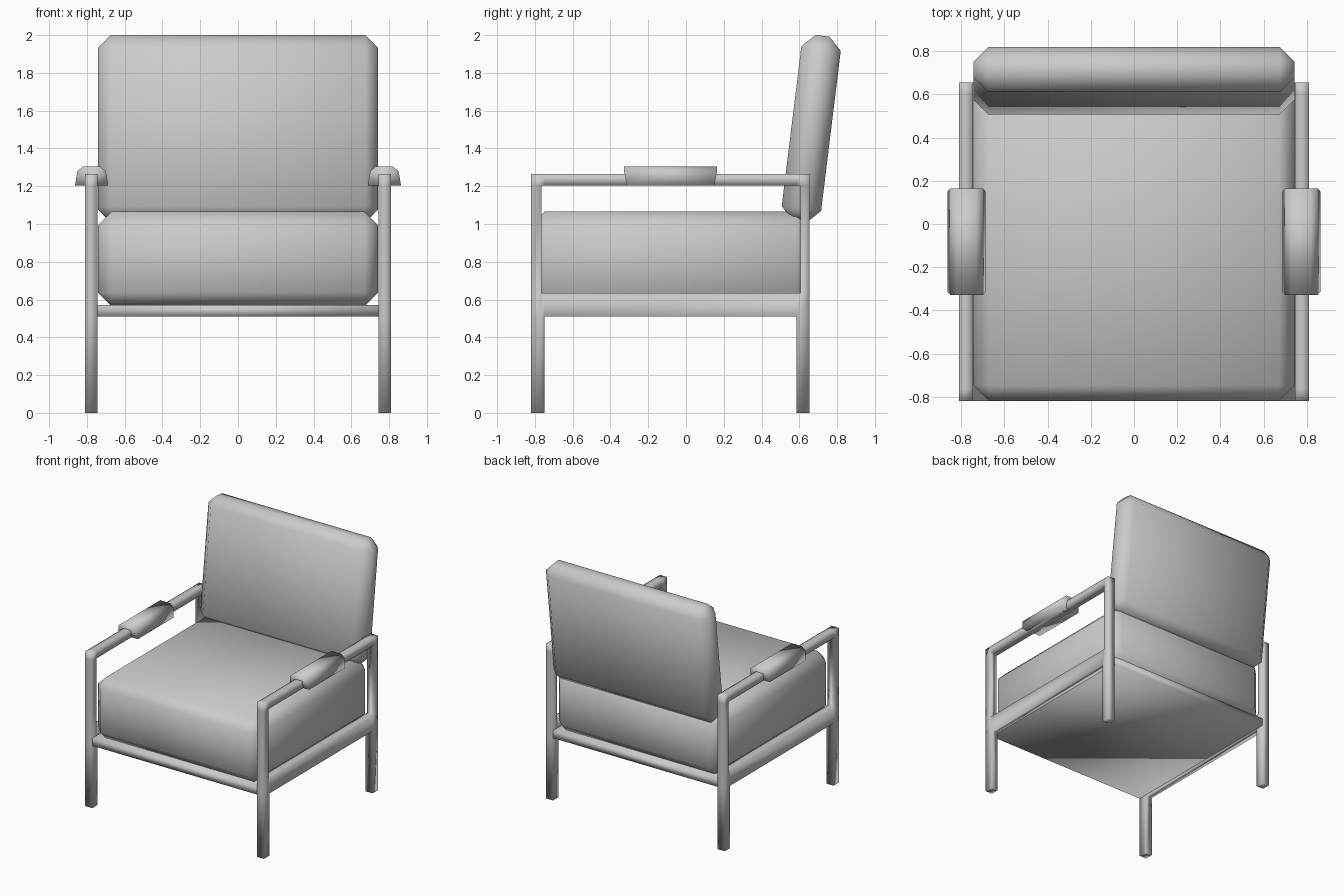
import bpy, bmesh
from math import radians
from mathutils import Matrix

if "Cube" in bpy.data.objects:
    bpy.data.objects.remove(bpy.data.objects["Cube"])


def add_mesh(name, bm, smooth=True):
    bmesh.ops.recalc_face_normals(bm, faces=bm.faces)
    me = bpy.data.meshes.new(name)
    bm.to_mesh(me)
    bm.free()
    for p in me.polygons:
        p.use_smooth = smooth
    ob = bpy.data.objects.new(name, me)
    bpy.context.collection.objects.link(ob)
    return ob


def box(name, lo, hi, bevel=0.0, tilt=0.0):
    """Box between two corners, optional single chamfer and tilt about x."""
    size = [b - a for a, b in zip(lo, hi)]
    mid = [(a + b) / 2 for a, b in zip(lo, hi)]
    bm = bmesh.new()
    bmesh.ops.create_cube(bm, size=1, matrix=Matrix.Diagonal((*size, 1)))
    if bevel:
        bmesh.ops.bevel(bm, geom=bm.edges[:], offset=bevel, segments=1,
                        affect='EDGES')
    ob = add_mesh(name, bm)
    ob.location = mid
    ob.rotation_euler.x = tilt
    return ob


# Cushions and seat base
box("seat_cushion", (-0.742, -0.82, 0.565), (0.742, 0.655, 1.065), 0.072)
box("back_cushion", (-0.742, 0.558, 1.01), (0.742, 0.768, 2.0), 0.068, radians(-7))
box("seat_base", (-0.745, -0.82, 0.51), (0.745, 0.655, 0.572))

# Side frame: y/z cell grid, kept cells form the legs and rails
ys = [-0.82, -0.765, -0.75, 0.585, 0.605, 0.655]
zs = [0, 0.51, 0.635, 1.205, 1.265]
rows = ["##.##"[:5], "#####", "#...#", "#####"]


def side_frame(name, s):
    bm = bmesh.new()
    for j, row in enumerate(rows):
        for i, c in enumerate(row):
            if c == '#':
                bm.faces.new([bm.verts.new((s * 0.745, ys[a], zs[b])) for a, b in
                              ((i, j), (i + 1, j), (i + 1, j + 1), (i, j + 1))])
    bmesh.ops.remove_doubles(bm, verts=bm.verts, dist=1e-5)
    ext = bmesh.ops.extrude_face_region(bm, geom=bm.faces[:])
    verts = [v for v in ext["geom"] if isinstance(v, bmesh.types.BMVert)]
    bmesh.ops.translate(bm, verts=verts, vec=(s * 0.065, 0, 0))
    add_mesh(name, bm)


# Arm pad: domed cross-section, ends drawn in towards the underside
pad = [(-0.088, 1.205), (-0.075, 1.28), (-0.045, 1.305),
       (0.045, 1.305), (0.075, 1.28), (0.088, 1.205)]


def arm_pad(name, s):
    bm = bmesh.new()
    ends = []
    for y, d in ((-0.328, 1), (0.165, -1)):
        ends.append([bm.verts.new((s * 0.775 + x, y + (d * 0.015 if z < 1.21 else 0), z))
                     for x, z in pad])
    a, b = ends
    n = len(pad)
    for i in range(n):
        k = (i + 1) % n
        bm.faces.new((a[i], a[k], b[k], b[i]))
    bm.faces.new(a)
    bm.faces.new(b)
    add_mesh(name, bm)


for side, s in (("left", -1), ("right", 1)):
    side_frame(side + "_frame", s)
    arm_pad(side + "_arm_pad", s)
